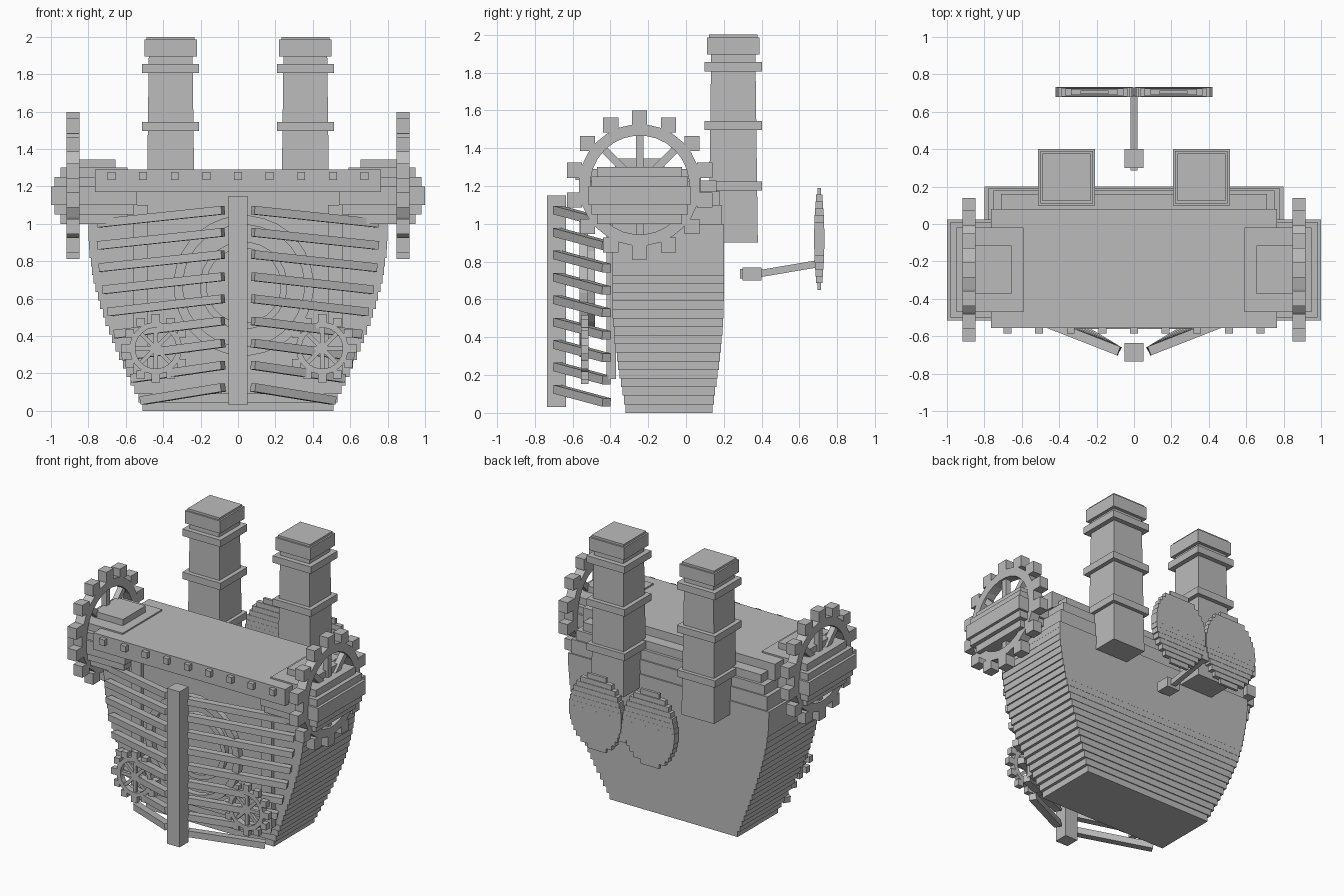
import bpy, bmesh, math
from mathutils import Matrix, Vector

if "Cube" in bpy.data.objects:
    bpy.data.objects.remove(bpy.data.objects["Cube"])

grey = bpy.data.materials.new("plain_grey")
grey.diffuse_color = (0.5, 0.5, 0.5, 1)
grey.use_nodes = True
grey.node_tree.nodes["Principled BSDF"].inputs["Base Color"].default_value = grey.diffuse_color


def box(bm, x0, x1, y0, y1, z0, z1):
    m = Matrix.Translation(((x0 + x1) / 2, (y0 + y1) / 2, (z0 + z1) / 2))
    bmesh.ops.create_cube(bm, size=1, matrix=m @ Matrix.Diagonal((x1 - x0, y1 - y0, z1 - z0, 1)))


def beam(bm, a, b, w, h):
    """Straight bar from a to b, w wide and h high."""
    a, b = Vector(a), Vector(b)
    d = b - a
    side = d.cross(Vector((0, 0, 1)))
    side = side.normalized() if side.length > 1e-6 else Vector((1, 0, 0))
    f = d.normalized()
    rot = Matrix((side, f, side.cross(f))).transposed().to_4x4()
    bmesh.ops.create_cube(bm, size=1, matrix=Matrix.Translation((a + b) / 2) @ rot
                          @ Matrix.Diagonal((w, d.length, h, 1)))


def ring(bm, c, axis, r0, r1, t, n):
    """Flat ring of n segments around the x or y axis."""
    loops = []
    for i in range(n):
        a = math.tau * (i + 0.5) / n
        loop = []
        for r, o in ((r0, -t / 2), (r1, -t / 2), (r1, t / 2), (r0, t / 2)):
            u, v = r * math.sin(a), r * math.cos(a)
            loop.append(bm.verts.new(Vector(c) + Vector((o, u, v) if axis == "x" else (u, o, v))))
        loops.append(loop)
    for i in range(n):
        p, q = loops[i], loops[(i + 1) % n]
        for k in range(4):
            bm.faces.new((p[k], p[(k + 1) % 4], q[(k + 1) % 4], q[k]))


def gear(bm, c, axis, r0, r1, rt, tooth, t, teeth, spokes):
    """Ring with block teeth and spokes."""
    ring(bm, c, axis, r0, r1, t, teeth * 2)

    def at(r, a):
        u, v = r * math.sin(a), r * math.cos(a)
        return Vector(c) + Vector((0, u, v) if axis == "x" else (u, 0, v))
    for i in range(teeth):
        p = at(rt, math.tau * i / teeth)
        h = tooth / 2
        hx, hy = (t / 2, h) if axis == "x" else (h, t / 2)
        box(bm, p.x - hx, p.x + hx, p.y - hy, p.y + hy, p.z - h, p.z + h)
    for i in range(spokes):
        a = math.tau * i / spokes
        beam(bm, c, at((r0 + r1) / 2, a), tooth * .5, tooth * .5)


def finish(name, bm):
    bmesh.ops.recalc_face_normals(bm, faces=bm.faces)
    me = bpy.data.meshes.new(name)
    bm.to_mesh(me)
    bm.free()
    me.materials.append(grey)
    ob = bpy.data.objects.new(name, me)
    bpy.context.collection.objects.link(ob)


def half_width(z):
    return .51 + .29 * math.sin(math.pi / 2 * min(z, 1))


# Hull: stacked slabs that flare upward, then step in under the deck
bm = bmesh.new()
N = 22
for i in range(N):
    z = i / N
    w = half_width(i / (N - 1))
    s = math.sin(min(1, z / .6) * math.pi / 2)
    box(bm, -w, w, -.32 - .07 * s, .14 + .06 * s, z, z + 1 / N)
for w, y, z0, z1 in ((.78, .19, 1, 1.1), (.75, .18, 1.1, 1.17), (.71, .16, 1.17, 1.23)):
    box(bm, -w, w, -.39, y, z0, z1)
finish("hull", bm)

# Deck with a row of rivets on its front
bm = bmesh.new()
box(bm, -.765, .765, -.555, .08, 1.17, 1.29)
finish("deck", bm)
bm = bmesh.new()
for i in range(-4, 5):
    box(bm, i * .169 - .021, i * .169 + .021, -.585, -.55, 1.233, 1.277)
finish("deck_rivets", bm)

# Ribs between hull and planks
bm = bmesh.new()
for s in (-1, 1):
    box(bm, s * .52 - .04, s * .52 + .04, -.42, -.37, .18, 1.1)
finish("front_ribs", bm)

# Bow post and nine planks per side
bm = bmesh.new()
box(bm, -.05, .05, -.735, -.635, .03, 1.15)
finish("bow_post", bm)
bm = bmesh.new()
for i in range(9):
    z = .125 + .1185 * i
    for s in (-1, 1):
        beam(bm, (s * .08, -.68, z), (s * (half_width(z) - .055), -.42, z - .07), .05, .045)
finish("bow_planks", bm)

# Round frame and two small gears in the bow
bm = bmesh.new()
ring(bm, (.03, -.54, .67), "y", .325, .375, .045, 32)
ring(bm, (.03, -.5, .67), "y", .2, .235, .04, 24)
finish("bow_rings", bm)
bm = bmesh.new()
for x in (-.44, .45):
    gear(bm, (x, -.535, .335), "y", .11, .14, .16, .045, .04, 12, 8)
finish("small_gears", bm)

# Stepped shoulder blocks and the large gears around them
shoulder = ((.18, .225, 1.0, 1.05), (.21, .255, 1.05, 1.1), (.23, .27, 1.1, 1.2),
            (.21, .255, 1.2, 1.25), (.18, .225, 1.25, 1.3), (.115, .13, 1.3, 1.345))
blocks, gears = bmesh.new(), bmesh.new()
for s in (-1, 1):
    for hx, hy, z0, z1 in shoulder:
        box(blocks, s * .77 - hx, s * .77 + hx, -.245 - hy, -.245 + hy, z0, z1)
    gear(gears, (s * .883, -.245, 1.205), "x", .262, .322, .353, .08, .07, 14, 8)
finish("shoulder_blocks", blocks)
finish("shoulder_gears", gears)

# Chimneys: tapered shaft, three bands, cap
bm = bmesh.new()
for s in (-1, 1):
    cx, cy = s * .36, .25
    m = Matrix.Translation((cx, cy, 1.4)) @ Matrix.Rotation(math.pi / 4, 4, "Z")
    bmesh.ops.create_cone(bm, cap_ends=True, segments=4, radius1=.13 * math.sqrt(2),
                          radius2=.117 * math.sqrt(2), depth=1.0,
                          matrix=m)
    for h, z0, z1 in ((.152, 1.175, 1.225), (.152, 1.495, 1.545), (.152, 1.805, 1.855),
                      (.14, 1.895, 1.985), (.128, 1.98, 2.0)):
        box(bm, cx - h, cx + h, cy - h, cy + h, z0, z1)
finish("chimneys", bm)

# Wind-up key: socket, rod and two rounded wings of stacked slabs
bm = bmesh.new()
box(bm, -.05, .05, .3, .4, .7, .77)
box(bm, -.02, .02, .285, .31, .71, .76)
beam(bm, (0, .38, .735), (0, .705, .79), .038, .038)
finish("key_shaft", bm)
bm = bmesh.new()
K = 15
for s in (-1, 1):
    for i in range(K):
        t = (i + .5) / K * 2 - 1
        r = math.sqrt(1 - t * t)
        z = .65 + .54 * i / K
        box(bm, s * .212 - .208 * r, s * .212 + .208 * r, .705 - .027 * r, .705 + .027 * r,
            z, z + .54 / K)
box(bm, -.03, .03, .685, .725, .77, .92)
finish("key_wings", bm)
